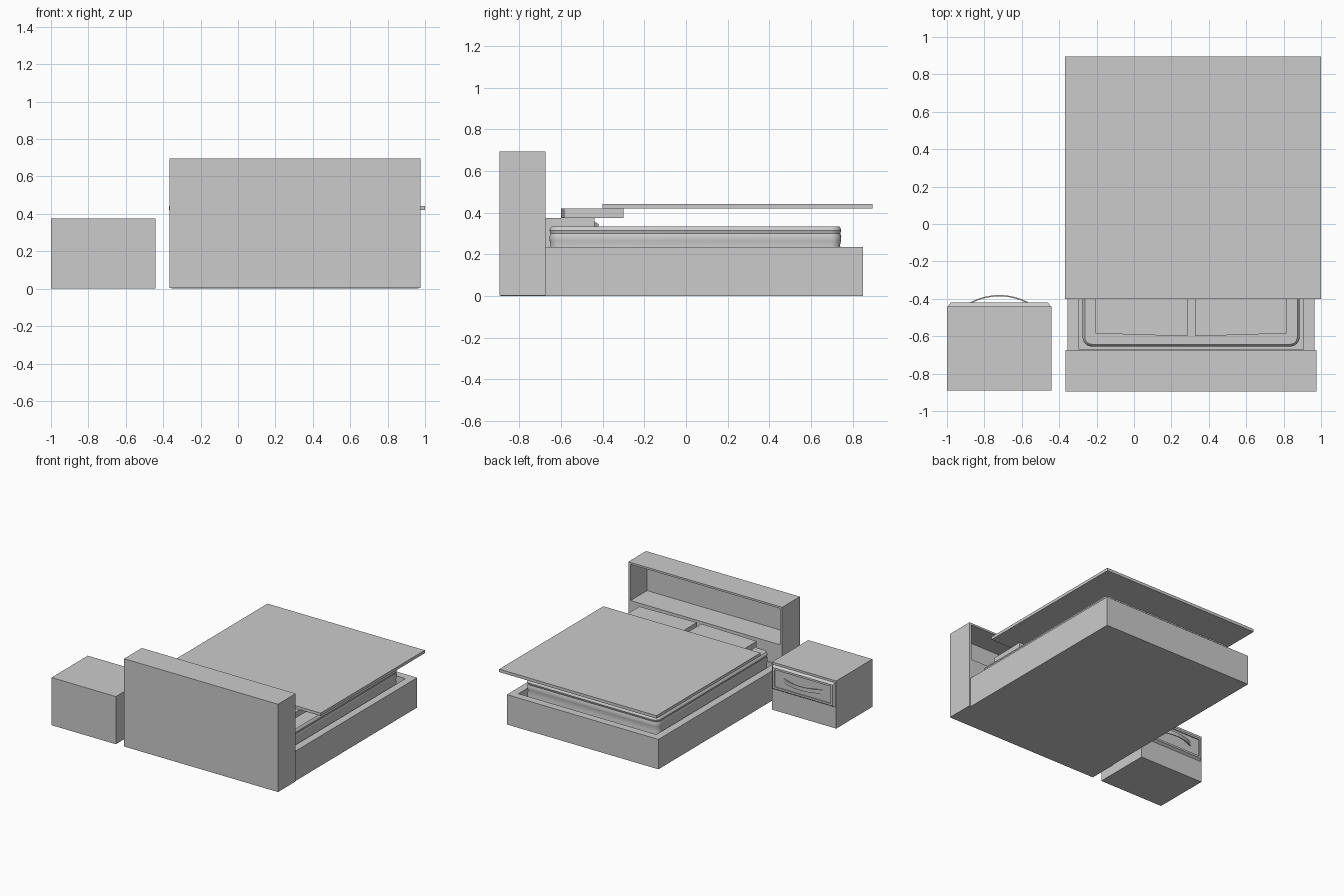
import bpy, bmesh, math
from mathutils import Vector

if "Cube" in bpy.data.objects:
    bpy.data.objects.remove(bpy.data.objects["Cube"])


def finish(bm, name, smooth=False):
    bmesh.ops.recalc_face_normals(bm, faces=bm.faces)
    me = bpy.data.meshes.new(name)
    bm.to_mesh(me)
    bm.free()
    ob = bpy.data.objects.new(name, me)
    bpy.context.collection.objects.link(ob)
    if smooth:
        bpy.ops.object.select_all(action='DESELECT')
        ob.select_set(True)
        bpy.context.view_layer.objects.active = ob
        bpy.ops.object.shade_smooth_by_angle(angle=math.radians(35))
    return ob


def box_bm(lo, hi):
    bm = bmesh.new()
    bmesh.ops.create_cube(bm, size=1)
    for v in bm.verts:
        v.co = [hi[i] if v.co[i] > 0 else lo[i] for i in range(3)]
    return bm


def face_towards(bm, axis):
    return max(bm.faces, key=lambda f: f.calc_center_median()[axis])


def recess(bm, axis, lo, hi, floor):
    """Sink a rectangular pocket into the face on the + side of an axis."""
    f = face_towards(bm, axis)
    bmesh.ops.inset_region(bm, faces=[f], thickness=0.005)
    c = f.calc_center_median()
    for v in f.verts:
        for i in range(3):
            if i != axis:
                v.co[i] = hi[i] if v.co[i] > c[i] else lo[i]
    pocket = bmesh.ops.extrude_discrete_faces(bm, faces=[f])['faces'][0]
    for v in pocket.verts:
        v.co[axis] = floor


# Bed frame with a sunken tray for the mattress
bm = box_bm((-0.355, -0.68, 0), (0.965, 0.85, 0.235))
recess(bm, 2, (-0.295, -0.67, 0), (0.905, 0.79, 0), 0.13)
finish(bm, "bed_frame")

# Headboard with an open shelf facing the bed
bm = box_bm((-0.365, -0.895, 0.004), (0.975, -0.675, 0.695))
recess(bm, 1, (-0.345, 0, 0.395), (0.955, 0, 0.68), -0.88)
finish(bm, "headboard")


# Mattress: rounded rectangle loops stacked along a bulging side profile
def rounded_loop(bm, cx, cy, hx, hy, r, z, n=6):
    verts = []
    for k, (sx, sy) in enumerate([(1, 1), (-1, 1), (-1, -1), (1, -1)]):
        for j in range(n + 1):
            a = (k + j / n) * math.pi / 2
            verts.append(bm.verts.new((cx + sx * (hx - r) + r * math.cos(a),
                                       cy + sy * (hy - r) + r * math.sin(a), z)))
    return verts


bm = bmesh.new()
profile = [(0.02, 0.13), (0.005, 0.14), (0, 0.18), (0.002, 0.225), (0.006, 0.245),
           (0.001, 0.265), (0, 0.285), (0.005, 0.3), (0, 0.315), (0.004, 0.328), (0.012, 0.335)]
loops = [rounded_loop(bm, 0.305, 0.045, 0.58 - d, 0.70 - d, 0.05 - d, z) for d, z in profile]
for a, b in zip(loops, loops[1:]):
    for i in range(len(a)):
        j = (i + 1) % len(a)
        bm.faces.new((a[i], a[j], b[j], b[i]))
bm.faces.new(loops[0])
bm.faces.new(loops[-1])
finish(bm, "mattress", True)

# Pair of pillows, mirrored about the bed centre, slightly skewed at the back
for name, s in (("pillow_left", -1), ("pillow_right", 1)):
    bm = box_bm((0.02, -0.6, 0.375), (0.51, -0.3, 0.42))
    for v in bm.verts:
        if v.co.y < -0.5 and v.co.x > 0.3:
            v.co.y += 0.015
        if v.co.y > -0.5 and v.co.x > 0.3:
            v.co.x += 0.005
        v.co.x = 0.305 + s * v.co.x
    finish(bm, name)

# Blanket slab
finish(box_bm((-0.37, -0.4, 0.42), (1.0, 0.895, 0.443)), "blanket")

# Nightstand body
finish(box_bm((-1, -0.89, 0), (-0.44, -0.44, 0.375)), "nightstand")

# Drawer front with chamfered edges and a shallow panel
bm = box_bm((-0.995, -0.442, 0.165), (-0.445, -0.42, 0.36))
for v in bm.verts:
    if v.co.y > -0.43:
        v.co.x += 0.015 if v.co.x < -0.72 else -0.015
        v.co.z += 0.015 if v.co.z < 0.25 else -0.015
recess(bm, 1, (-0.965, 0, 0.195), (-0.475, 0, 0.33), -0.428)
finish(bm, "drawer_front")

# Bowed drawer handle: flat strip swept along an arc
bm = bmesh.new()
N, hw, rise = 16, 0.17, 0.047
R = (hw * hw + rise * rise) / (2 * rise)
half = math.asin(hw / R)
rings = []
for i in range(N + 1):
    a = -half + 2 * half * i / N
    d = Vector((math.sin(a), math.cos(a), 0))
    c = Vector((-0.72, -0.38 - R, 0.265))
    rings.append([bm.verts.new(c + d * (R + o) + Vector((0, 0, h)))
                  for o, h in ((0, -0.015), (0, 0.015), (-0.007, 0.015), (-0.007, -0.015))])
for a, b in zip(rings, rings[1:]):
    for j in range(4):
        k = (j + 1) % 4
        bm.faces.new((a[j], a[k], b[k], b[j]))
bm.faces.new(rings[0])
bm.faces.new(rings[-1])
finish(bm, "drawer_handle", True)
